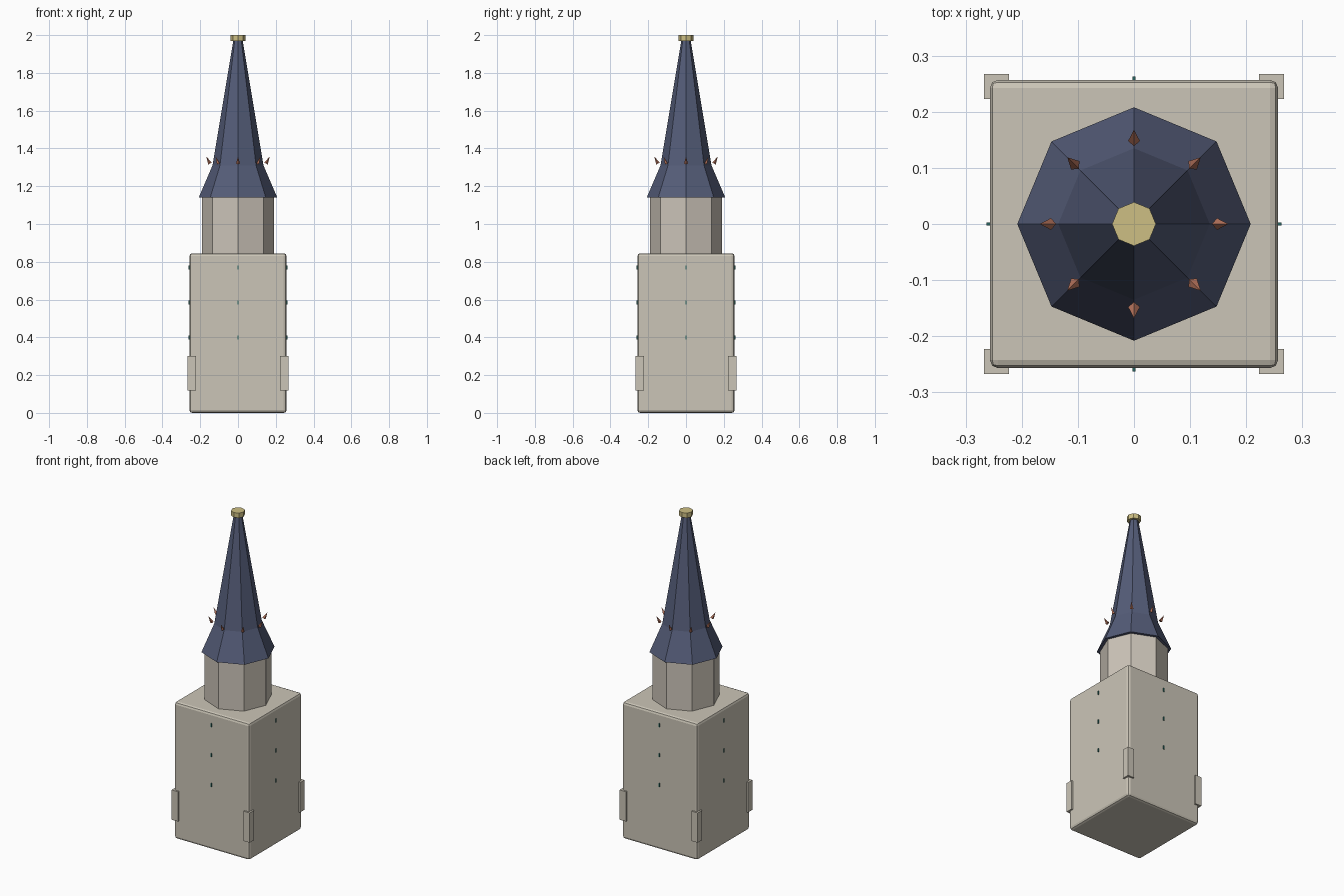
import bpy
import math
from mathutils import Vector

if "Cube" in bpy.data.objects:
    bpy.data.objects.remove(bpy.data.objects["Cube"])


def material(name, color):
    m = bpy.data.materials.new(name)
    m.diffuse_color = (*color, 1)
    m.use_nodes = True
    m.node_tree.nodes["Principled BSDF"].inputs["Base Color"].default_value = m.diffuse_color
    return m


stone = material("pale_stone", (0.60, 0.56, 0.475))
drum_stone = material("warm_stone", (0.60, 0.55, 0.48))
slate = material("blue_slate", (0.089, 0.107, 0.188))
brass = material("pale_brass", (0.61, 0.52, 0.23))
copper = material("copper", (0.46, 0.17, 0.105))
teal = material("teal_glass", (0.02, 0.13, 0.115))


def add_mesh(name, verts, faces, mat):
    mesh = bpy.data.meshes.new(name)
    mesh.from_pydata(verts, [], faces)
    mesh.materials.append(mat)
    obj = bpy.data.objects.new(name, mesh)
    bpy.context.collection.objects.link(obj)
    return obj


def box(name, center, size, mat, bevel=0, segments=2):
    bpy.ops.mesh.primitive_cube_add(size=1, location=center)
    obj = bpy.context.object
    obj.name = name
    obj.scale = size
    bpy.ops.object.transform_apply(location=False, rotation=False, scale=True)
    obj.data.materials.append(mat)
    if bevel:
        mod = obj.modifiers.new("edge_bevel", "BEVEL")
        mod.width = bevel
        mod.segments = segments
    return obj


def octagon_stack(name, profile, mat):
    """Closed eight-sided solid through (radius, height) rings."""
    verts = [(r * math.cos(i * math.pi / 4), r * math.sin(i * math.pi / 4), z)
             for r, z in profile for i in range(8)]
    faces = [tuple(reversed(range(8)))]
    for k in range(len(profile) - 1):
        a, b = k * 8, k * 8 + 8
        for i in range(8):
            j = (i + 1) % 8
            faces.append((a + i, a + j, b + j, b + i))
    top = 8 * (len(profile) - 1)
    faces.append(tuple(range(top, top + 8)))
    return add_mesh(name, verts, faces, mat)


# Square tower with softened edges
box("tower_body", (0, 0, 0.4225), (0.514, 0.514, 0.845), stone, 0.015)

# Corner buttresses
for sx in (-1, 1):
    for sy in (-1, 1):
        box("corner_buttress", (sx * 0.245, sy * 0.245, 0.21),
            (0.044, 0.044, 0.184), stone)

# Narrow windows, three on each side
for side in range(4):
    angle = side * math.pi / 2
    for z in (0.40, 0.585, 0.77):
        w = box("slit_window",
                (0.2585 * math.cos(angle), 0.2585 * math.sin(angle), z),
                (0.008, 0.006, 0.022), teal)
        w.rotation_euler.z = angle

# Octagonal belfry, flared spire and finial
octagon_stack("belfry_drum", [(0.19, 0.84), (0.19, 1.142)], drum_stone)
octagon_stack("spire_roof", [(0.208, 1.14), (0.135, 1.31), (0.024, 1.975)], slate)
octagon_stack("finial_cap", [(0.039, 1.97), (0.039, 2.0)], brass)

# Ring of small copper spikes leaning outward
for i in range(8):
    a = i * math.pi / 4
    out = Vector((math.cos(a), math.sin(a), 0))
    side = Vector((-math.sin(a), math.cos(a), 0))
    up = Vector((0, 0, 1))
    base = out * 0.148 + up * 1.32
    tip = out * 0.168 + up * 1.357
    axis = (tip - base).normalized()
    inward = axis.cross(side).normalized()
    r = 0.0105
    ring = [base + inward * r, base + side * r, base - inward * r, base - side * r]
    # Wind the faces so their normals point away from the spike axis
    if (ring[1] - ring[0]).cross(ring[2] - ring[0]).dot(axis) < 0:
        ring.reverse()
    add_mesh("copper_spike", ring + [tip],
             [(3, 2, 1, 0), (0, 1, 4), (1, 2, 4), (2, 3, 4), (3, 0, 4)], copper)
